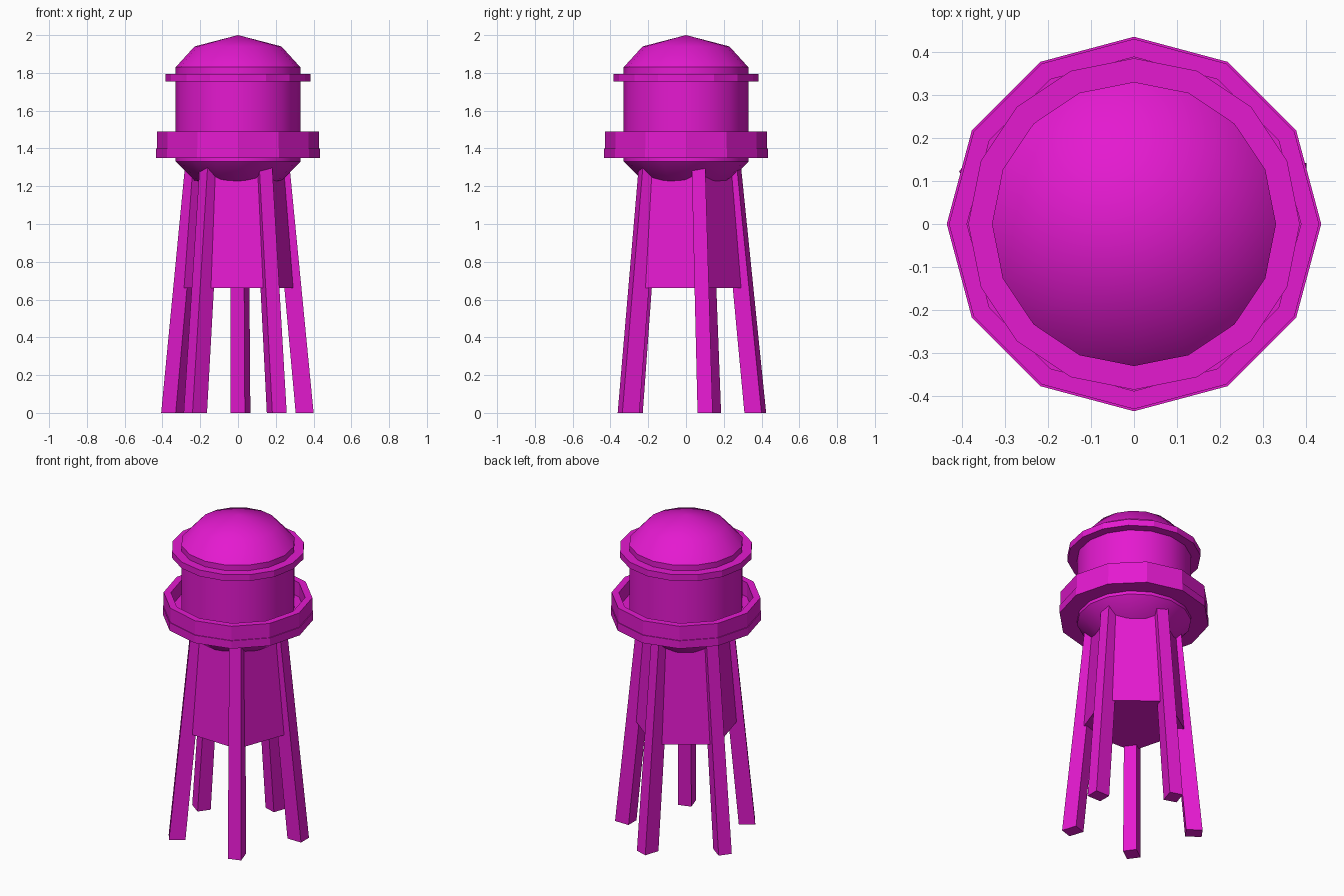
import bpy, bmesh, math

if "Cube" in bpy.data.objects:
    bpy.data.objects.remove(bpy.data.objects["Cube"])

paint = bpy.data.materials.new("magenta_paint")
paint.diffuse_color = (0.78, 0.01, 0.63, 1)
paint.use_nodes = True
paint.node_tree.nodes["Principled BSDF"].inputs["Base Color"].default_value = paint.diffuse_color


def finish(name, bm, smooth=None):
    bmesh.ops.remove_doubles(bm, verts=bm.verts, dist=1e-5)
    bmesh.ops.recalc_face_normals(bm, faces=bm.faces)
    me = bpy.data.meshes.new(name)
    bm.to_mesh(me)
    bm.free()
    ob = bpy.data.objects.new(name, me)
    bpy.context.collection.objects.link(ob)
    me.materials.append(paint)
    if smooth:
        bpy.ops.object.select_all(action='DESELECT')
        ob.select_set(True)
        bpy.context.view_layer.objects.active = ob
        bpy.ops.object.shade_smooth_by_angle(angle=math.radians(smooth))
    return ob


def lathe(name, profile, sides, start=90, closed=False, smooth=None):
    """Revolve (radius, z) points; points with radius 0 become poles."""
    bm = bmesh.new()
    rings = []
    for r, z in profile:
        if r == 0:
            rings.append([bm.verts.new((0, 0, z))] * sides)
        else:
            angs = [math.radians(start + 360 * i / sides) for i in range(sides)]
            rings.append([bm.verts.new((r * math.cos(a), r * math.sin(a), z)) for a in angs])
    pairs = list(zip(rings, rings[1:]))
    if closed:
        pairs.append((rings[-1], rings[0]))
    for lo, hi in pairs:
        for i in range(sides):
            j = (i + 1) % sides
            corners = list(dict.fromkeys((lo[i], lo[j], hi[j], hi[i])))
            bm.faces.new(corners)
    return finish(name, bm, smooth)


def ring(name, inner, outer, z0, z1, sides, smooth=None):
    return lathe(name, [(inner, z0), (outer, z0), (outer, z1), (inner, z1)],
                 sides, closed=True, smooth=smooth)


def leg(name, angle):
    a = math.radians(angle)
    turn = a - math.radians(16)
    bm = bmesh.new()
    loops = []
    for radius, z, s in ((0.367, 0, 1), (0.24, 1.3, 0.9)):
        loop = []
        for u, v in ((-1, -1), (1, -1), (1, 1), (-1, 1)):
            p, q = u * 0.0475 * s, v * 0.04 * s
            loop.append(bm.verts.new((
                radius * math.cos(a) + p * math.cos(turn) - q * math.sin(turn),
                radius * math.sin(a) + p * math.sin(turn) + q * math.cos(turn), z)))
        loops.append(loop)
    lo, hi = loops
    bm.faces.new(lo)
    bm.faces.new(hi)
    for i in range(4):
        j = (i + 1) % 4
        bm.faces.new((lo[i], lo[j], hi[j], hi[i]))
    return finish(name, bm)


# Tank with domed roof and shallow bowl underneath
lathe("tank", [(0, 1.17), (0.23, 1.23), (0.33, 1.33), (0.33, 1.83), (0.23, 1.94), (0, 2.0)],
      16, smooth=40)

# Rim band under the roof
ring("tank_rim", 0.32, 0.385, 1.755, 1.795, 16, smooth=20)

# Walkway floor and parapet
ring("walkway_floor", 0.30, 0.435, 1.35, 1.40, 12)
ring("walkway_parapet", 0.388, 0.43, 1.40, 1.49, 12)

# Five-sided skirt between the upper legs
lathe("leg_skirt", [(0, 0.66), (0.32, 0.66), (0.268, 1.3), (0, 1.3)], 5, start=88)

# Five splayed legs
for k in range(5):
    leg(f"leg_{k + 1}", 88 + 72 * k)
